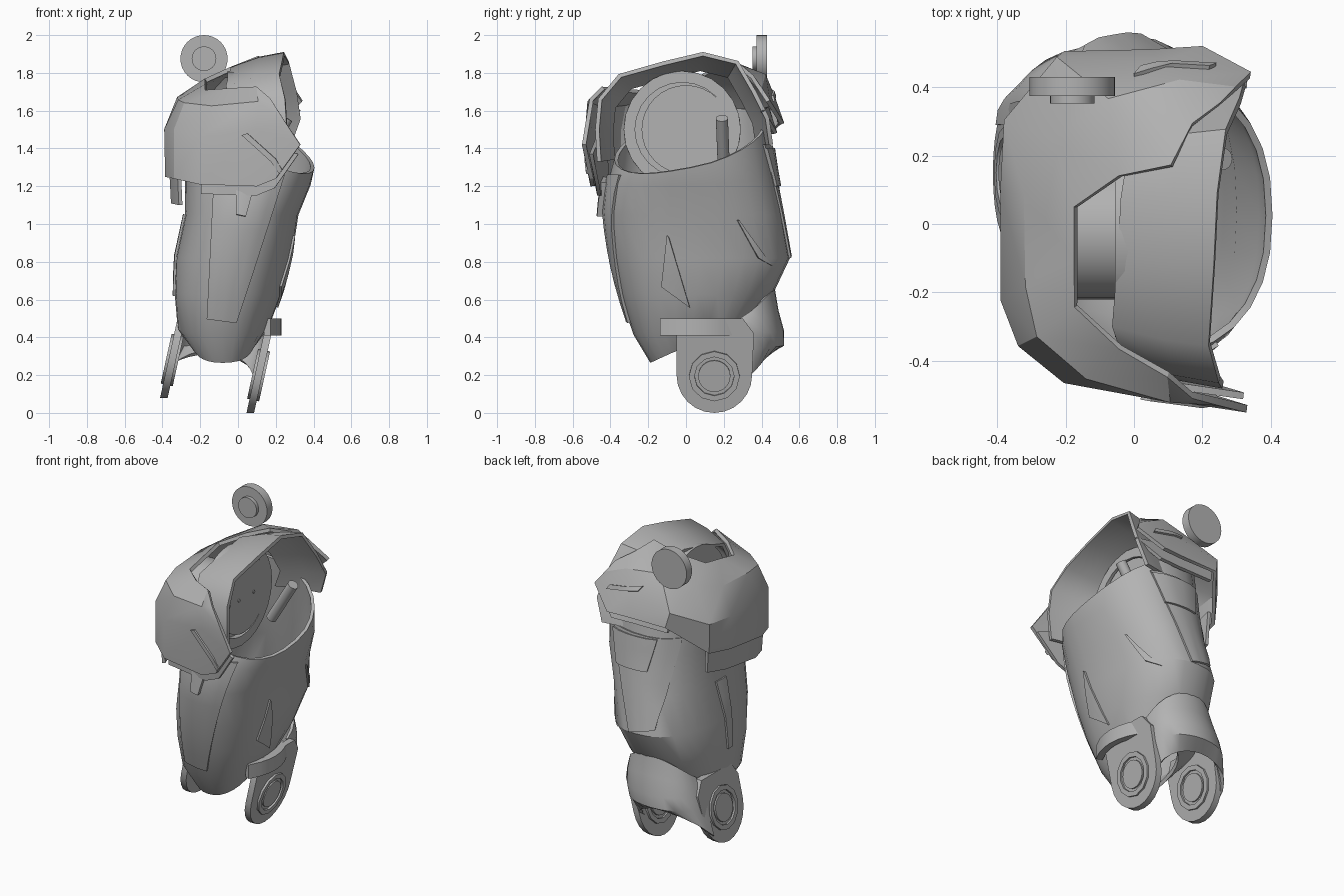
import bpy, bmesh, math
from mathutils import Vector, Matrix
from mathutils.bvhtree import BVHTree

cube = bpy.data.objects.get("Cube")
if cube:
    bpy.data.objects.remove(cube, do_unlink=True)

grey = bpy.data.materials.new("armour grey")
grey.use_nodes = True
grey.diffuse_color = (0.45, 0.45, 0.45, 1)
grey.node_tree.nodes["Principled BSDF"].inputs["Base Color"].default_value = (0.45, 0.45, 0.45, 1)


def finish(name, bm, thick=0, smooth=35):
    """Turn a bmesh into a named object, optionally with sheet thickness."""
    bmesh.ops.recalc_face_normals(bm, faces=bm.faces)
    mesh = bpy.data.meshes.new(name)
    bm.to_mesh(mesh)
    bm.free()
    ob = bpy.data.objects.new(name, mesh)
    bpy.context.scene.collection.objects.link(ob)
    mesh.materials.append(grey)
    bpy.ops.object.select_all(action="DESELECT")
    ob.select_set(True)
    bpy.context.view_layer.objects.active = ob
    if thick:
        mod = ob.modifiers.new("sheet", "SOLIDIFY")
        mod.thickness, mod.offset = thick, 0
        bpy.ops.object.modifier_apply(modifier="sheet")
    bpy.ops.object.shade_smooth_by_angle(angle=math.radians(smooth))


def loft(name, rows, closed=False, thick=0.02, smooth=35):
    """Skin a grid of points; returns a surface lookup."""
    bm = bmesh.new()
    grid = [[bm.verts.new(p) for p in row] for row in rows]
    n = len(rows[0])
    for a, b in zip(grid, grid[1:]):
        for i in range(n if closed else n - 1):
            j = (i + 1) % n
            bm.faces.new((a[i], a[j], b[j], b[i]))
    tree = BVHTree.FromBMesh(bm)
    finish(name, bm, thick, smooth)
    return tree


def drum(name, centre, radius, depth, axis):
    bm = bmesh.new()
    turn = Vector((0, 0, 1)).rotation_difference(Vector(axis)).to_matrix().to_4x4()
    bmesh.ops.create_cone(bm, cap_ends=True, segments=32, radius1=radius, radius2=radius,
                          depth=depth, matrix=Matrix.Translation(centre) @ turn)
    finish(name, bm)


def ring(name, centre, outer, inner, depth, axis, sides=24):
    """Flat washer around an axis."""
    turn = Vector((0, 0, 1)).rotation_difference(Vector(axis)).to_matrix()
    rows = []
    for r, h in ((inner, -depth), (outer, -depth), (outer, depth), (inner, depth), (inner, -depth)):
        rows.append([Vector(centre) + turn @ Vector((r * math.cos(a * math.tau / sides),
                     r * math.sin(a * math.tau / sides), h / 2)) for a in range(sides)])
    loft(name, rows, True, 0)


def wrap(name, corners, side, tree, thick=0.02, steps=8, lift=0.012):
    """Lay a four-cornered plate on a surface, seen along one axis."""
    d = Vector(side)
    c = [Vector(((0, u, v) if d.x else (u, 0, v))) + d * 2 for u, v in corners]
    rows = []
    for i in range(steps + 1):
        row = []
        for j in range(steps + 1):
            p = c[0].lerp(c[1], j / steps).lerp(c[3].lerp(c[2], j / steps), i / steps)
            hit = tree.ray_cast(p, -d)[0] or tree.find_nearest(p - d * 1.6)[0]
            row.append(hit + d * lift)
        rows.append(row)
    loft(name, rows, False, thick)


# Upper arm shell: z, x range, y range, tilt of the ring along x and y
sections = [(1.44, -.26, .395, -.37, .42, -.14, .10), (1.25, -.27, .375, -.40, .46, -.04, .02),
            (1.05, -.27, .31, -.42, .50, 0, 0), (.82, -.32, .275, -.385, .54, 0, 0),
            (.63, -.325, .22, -.34, .45, 0, 0), (.45, -.31, .15, -.27, .33, 0, .03),
            (.36, -.23, .07, -.18, .22, 0, .09)]
rows = []
for z, x0, x1, y0, y1, tx, ty in sections:
    row = []
    for i in range(28):
        a = i * math.tau / 28
        c, s = math.cos(a), math.sin(a)
        row.append(((x0 + x1) / 2 + (x1 - x0) / 2 * math.copysign(abs(c) ** .86, c),
                    (y0 + y1) / 2 + (y1 - y0) / 2 * math.copysign(abs(s) ** .86, s),
                    z + tx * c + ty * s))
    rows.append(row)
arm_tree = loft("upper_arm_shell", rows, True, 0.02, 28)

# Plates lying on the arm
front, back, inner, outer = (0, -1, 0), (0, 1, 0), (1, 0, 0), (-1, 0, 0)
wrap("front_arm_panel", [(-.12, 1.26), (.24, 1.26), (-.01, .48), (-.16, .5)], front, arm_tree, .03)
wrap("front_arm_tab", [(-.01, 1.25), (.09, 1.22), (.04, 1.04), (-.01, 1.05)], front, arm_tree, .03, 3, .04)
wrap("back_arm_panel", [(.22, 1.42), (-.2, 1.4), (-.14, .86), (.02, .82)], back, arm_tree, .02)
wrap("back_arm_hatch", [(.22, 1.4), (-.1, 1.4), (-.06, 1.2), (.16, 1.2)], back, arm_tree, .015, 5, .026)
wrap("inner_arm_fin", [(-.1, .94), (-.09, .93), (.02, .56), (-.13, .67)], inner, arm_tree, .02, 4)
wrap("inner_rear_fin", [(.27, 1.02), (.28, 1.02), (.45, .78), (.38, .82)], inner, arm_tree, .02, 4)
wrap("outer_arm_fin", [(.0, 1.05), (.1, 1.05), (.06, .62), (.02, .62)], outer, arm_tree, .02, 4)

# Shoulder guard: each column runs from upper rim to lower edge, front to back
columns = [[(.17, -.50, 1.66), (.33, -.54, 1.42), (.20, -.50, 1.24)],
           [(.10, -.44, 1.72), (.10, -.505, 1.5), (.10, -.495, 1.2)],
           [(-.04, -.36, 1.71), (-.2, -.455, 1.46), (-.2, -.45, 1.21)],
           [(-.17, -.24, 1.70), (-.33, -.35, 1.5), (-.33, -.35, 1.24)],
           [(-.17, -.10, 1.73), (-.38, -.22, 1.5), (-.375, -.22, 1.25)],
           [(-.17, .05, 1.76), (-.38, .10, 1.5), (-.375, .10, 1.29)],
           [(-.04, .14, 1.82), (-.37, .30, 1.52), (-.36, .29, 1.33)],
           [(.11, .17, 1.88), (-.22, .48, 1.62), (-.2, .495, 1.53)],
           [(.17, .29, 1.83), (.08, .46, 1.67), (.05, .50, 1.53)],
           [(.25, .35, 1.78), (.34, .435, 1.65), (.20, .51, 1.53)]]
rows = [[], [], [], []]
for i, col in enumerate(columns):
    top, mid, low = (Vector(p) for p in col)
    bulge = Vector((mid.x, mid.y, 0)).normalized() * .04 + Vector((0, 0, .035))
    if i in (0, 9):
        bulge *= 0
    for row, p in zip(rows, (top, (top + mid) / 2 + bulge, mid, low)):
        row.append(p)
guard_tree = loft("shoulder_guard", rows, False, 0.022, 30)

# Lower band and end plates tucked under the guard
edge = [Vector(c[2]) for c in columns[3:7]]
loft("lower_guard_band", [[Vector((p.x * f, p.y * f, p.z + h)) for p in edge]
                          for f, h in ((.95, .08), (.92, -.14))], False, .02)
for name, cols in (("front_under_plate", columns[:3]), ("back_under_plate", columns[7:])):
    loft(name, [[Vector((p[k][0] * .97, p[k][1] * .93, p[k][2] - .05)) for p in cols] for k in (1, 2)], False, .02)
wrap("front_guard_rib", [(.02, 1.47), (.05, 1.48), (.25, 1.30), (.23, 1.28)], front, guard_tree, .012, 4, .016)
wrap("back_guard_rib", [(.0, 1.72), (.02, 1.69), (.24, 1.65), (.22, 1.68)], back, guard_tree, .012, 4, .018)

# Cap over the shoulder joint, open towards the inner side
arch = [(.25, -.46, 1.33), (.26, -.47, 1.5), (.25, -.455, 1.66), (.22, -.35, 1.785), (.235, -.12, 1.85),
        (.245, .09, 1.9), (.27, .27, 1.855), (.31, .36, 1.7), (.33, .43, 1.56), (.28, .45, 1.42)]
rows = []
for x, s in ((0, 1), (-.13, .95), (-.28, .84)):
    rows.append([(px + x, py * s, 1.4 + (pz - 1.4) * s) for px, py, pz in arch])
loft("shoulder_cap", rows, False, .022, 40)

# Shoulder joint housing, core and rod
drum("joint_housing", (-.025, -.02, 1.5), .31, .06, inner)
drum("joint_core", (-.18, -.02, 1.47), .20, .26, inner)
ring("joint_rim", (.02, -.02, 1.5), .31, .25, .04, inner)
drum("joint_disc", (.015, 0, 1.5), .235, .05, inner)
for y in (-.15, -.05, .1):
    drum("joint_pin", (.04, y, 1.49), .01, .012, inner)
low, high = Vector((.10, .2, 1.3)), Vector((.26, .19, 1.56))
drum("joint_rod", (low + high) / 2, .032, (high - low).length, high - low)

# Elbow prongs with ringed pivots on both faces
for name, x0, zc in (("inner", .045, .2), ("outer", -.43, .28)):
    prof = [(.15 + .2 * math.cos(a), zc + .2 * math.sin(a))
            for a in (math.pi + math.pi * i / 12 for i in range(13))]
    prof += [(.36, .42), (.30, .5), (.0, .5), (-.05, .42)]
    bm = bmesh.new()
    face = bm.faces.new([bm.verts.new((x0 + .22 * z, y, z)) for y, z in prof])
    new = bmesh.ops.extrude_face_region(bm, geom=[face])["geom"]
    bmesh.ops.translate(bm, vec=(.04, 0, 0), verts=[v for v in new if isinstance(v, bmesh.types.BMVert)])
    finish(name + "_elbow_prong", bm)
    axis = Vector((1, 0, -.22)).normalized()
    mid = Vector((x0 + .22 * zc + .02, .15, zc))
    ring(name + "_pivot_ring", mid, .135, .105, .065, axis, 12)
    drum(name + "_pivot_cap", mid, .085, .06, axis)

# Elbow cover joining the prongs round the back
rows = []
for z, cx, half, depth, sag in ((.50, -.06, .205, .17, .16), (.46, -.07, .23, .19, .08), (.42, -.085, .235, .22, .01),
                                (.34, -.105, .24, .22, .02), (.16, -.15, .245, .14, .16)):
    row = []
    for i in range(15):
        a = math.pi * i / 14
        row.append((cx + half * math.cos(a), .29 + depth * math.sin(a) ** .8, z + sag * math.sin(a)))
    rows.append(row)
loft("elbow_cover", rows, False, .02)

# Curved bracket above the inner prong
rows = []
for z in (.41, .5):
    rows.append([(.21 - 1.6 * (y - .055) ** 2, y, z) for y in (-.13, -.06, .0, .055, .12, .18, .24)])
loft("elbow_bracket", rows, False, .04)

# Separate round cap behind the shoulder
drum("round_cap", (-.18, .402, 1.875), .125, .055, back)
drum("round_cap_boss", (-.18, .365, 1.875), .065, .025, back)
